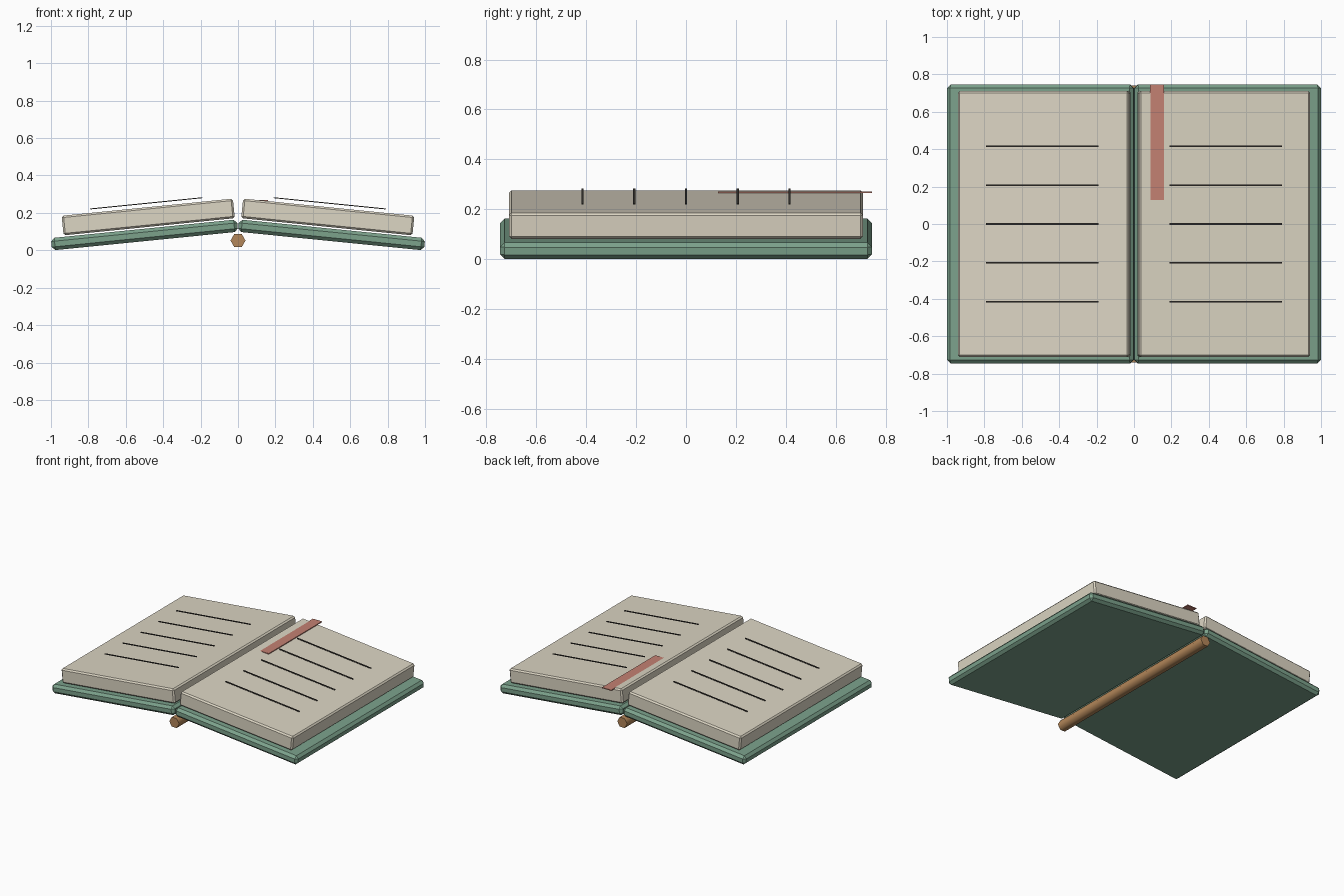
import bpy, math

if "Cube" in bpy.data.objects:
    bpy.data.objects.remove(bpy.data.objects["Cube"])

TILT = 0.1  # radians each half slopes away from the spine


def material(name, rgb):
    m = bpy.data.materials.new(name)
    m.diffuse_color = (*rgb, 1)
    m.use_nodes = True
    m.node_tree.nodes["Principled BSDF"].inputs["Base Color"].default_value = m.diffuse_color
    return m


green = material("cover_green", (0.20, 0.36, 0.26))
cream = material("page_cream", (0.72, 0.67, 0.55))
ink = material("ink", (0.05, 0.045, 0.04))
red = material("ribbon_red", (0.55, 0.22, 0.17))
tan = material("spine_tan", (0.45, 0.24, 0.10))


def box(name, loc, size, mat, tilt=0, bevel=0):
    bpy.ops.mesh.primitive_cube_add(size=1, location=loc, rotation=(0, tilt, 0))
    ob = bpy.context.object
    ob.name = name
    ob.scale = size
    bpy.ops.object.transform_apply(location=False, rotation=False, scale=True)
    ob.data.materials.append(mat)
    if bevel:
        mod = ob.modifiers.new("bevel", 'BEVEL')
        mod.width = bevel
        mod.segments = 1
    return ob


# Two mirrored halves: cover, page block and five text lines each
for side, s in (("left", -1), ("right", 1)):
    a = s * TILT
    box(f"{side}_cover", (s * 0.5, 0, 0.082), (1.0, 1.49, 0.066), green, a, 0.018)
    box(f"{side}_pages", (s * 0.48, 0, 0.178), (0.92, 1.42, 0.105), cream, a, 0.01)
    for i in range(5):
        box(f"{side}_text_line_{i + 1}", (s * 0.49, (i - 2) * 0.2075, 0.251),
            (0.603, 0.009, 0.005), ink, a)

# Level bookmark ribbon, partly sunk into the right page
box("bookmark_ribbon", (0.1225, 0.437, 0.267), (0.075, 0.618, 0.006), red)

# Six-sided spine rod under the hinge
bpy.ops.mesh.primitive_cylinder_add(vertices=6, radius=0.04, depth=1.48,
                                    location=(0, 0, 0.052),
                                    rotation=(math.pi / 2, math.pi / 6, 0))
spine = bpy.context.object
spine.name = "spine"
spine.data.materials.append(tan)
bpy.ops.object.shade_smooth_by_angle(angle=math.radians(65))
